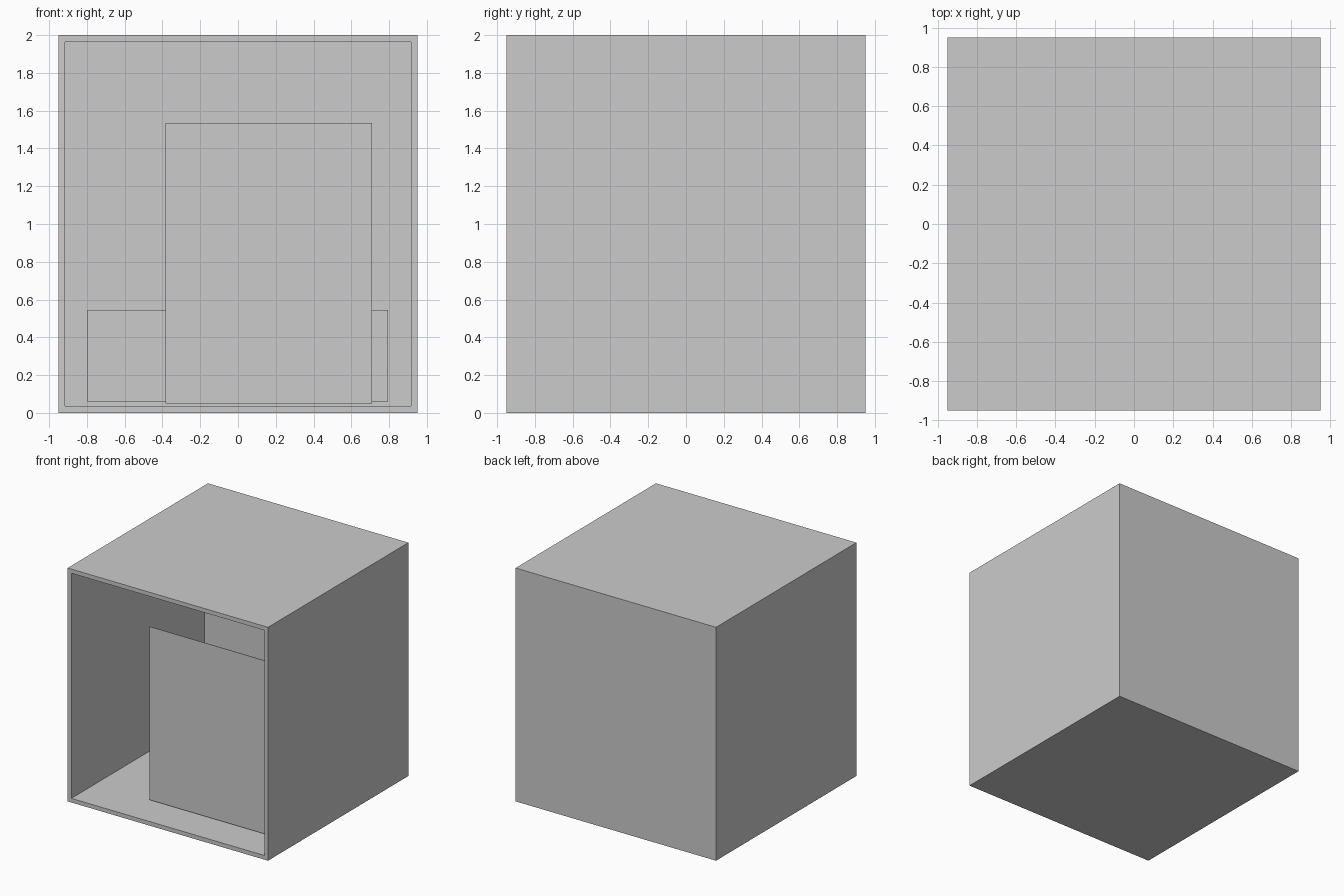
import bpy
import bmesh
from mathutils import Vector

if "Cube" in bpy.data.objects:
    bpy.data.objects.remove(bpy.data.objects["Cube"], do_unlink=True)

WIDTH, HEIGHT, WALL = 1.9, 2.0, 0.05

# The one plain grey
grey = bpy.data.materials.new("plain grey")
grey.use_nodes = True
colour = (0.6, 0.6, 0.6, 1)
grey.diffuse_color = colour
grey.node_tree.nodes["Principled BSDF"].inputs["Base Color"].default_value = colour


def make_object(name, bm):
    mesh = bpy.data.meshes.new(name)
    bmesh.ops.recalc_face_normals(bm, faces=bm.faces)
    bm.to_mesh(mesh)
    bm.free()
    mesh.materials.append(grey)
    obj = bpy.data.objects.new(name, mesh)
    bpy.context.collection.objects.link(obj)
    return obj


def block(low, high):
    low, high = Vector(low), Vector(high)
    bm = bmesh.new()
    bmesh.ops.create_cube(bm, size=1)
    bmesh.ops.scale(bm, vec=high - low, verts=bm.verts)
    bmesh.ops.translate(bm, vec=(low + high) / 2, verts=bm.verts)
    return bm


def push_back(bm, face, depth):
    """Extrude a front face inwards and return the new end face."""
    new = bmesh.ops.extrude_discrete_faces(bm, faces=[face])["faces"][0]
    bmesh.ops.translate(bm, vec=(0, depth, 0), verts=new.verts)
    return new


# Open-fronted room: inset the front, then recess it past the rim to the back wall
half = WIDTH / 2
room = block((-half, -half, 0), (half, half, HEIGHT))
front = min(room.faces, key=lambda f: f.calc_center_median().y)
bmesh.ops.inset_region(room, faces=[front], thickness=WALL)
rim_end = push_back(room, front, WALL)
push_back(room, rim_end, WIDTH - 3 * WALL)
make_object("open_room", room)


# Upright thin boards standing inside
def board(name, x0, x1, z0, z1, y, thickness=0.004):
    make_object(name, block((x0, y, z0), (x1, y + thickness, z1)))


board("tall_front_board", -0.385, 0.71, 0.05, 1.535, -0.65)
board("low_rear_board", -0.8, 0.795, 0.06, 0.545, 0.4)
